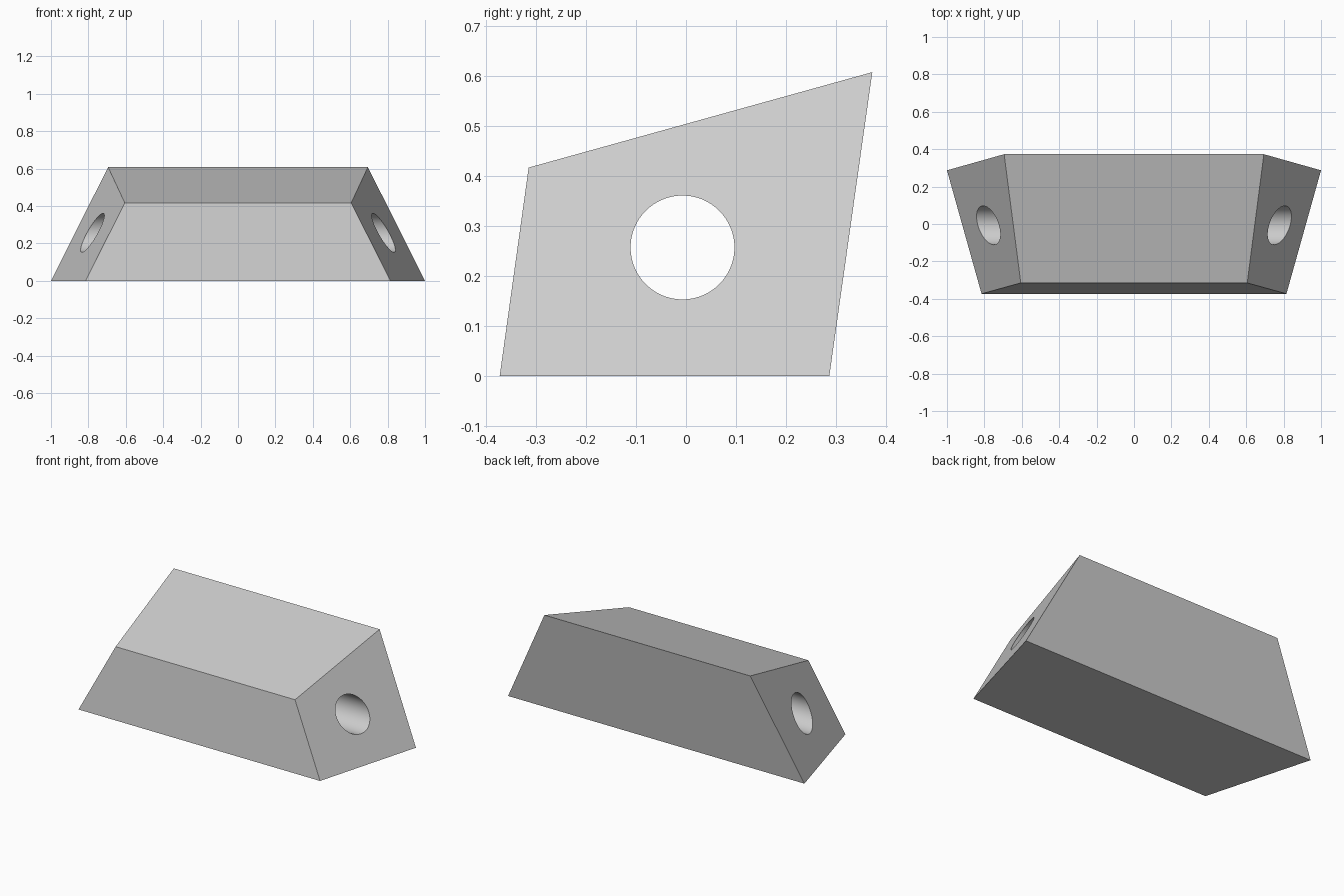
import bpy
import bmesh
import math

default_cube = bpy.data.objects.get("Cube")
if default_cube:
    bpy.data.objects.remove(default_cube, do_unlink=True)

# Single plain grey material
grey = bpy.data.materials.new("light_grey")
grey.use_nodes = True
colour = (0.6, 0.6, 0.6, 1)
grey.diffuse_color = colour
grey.node_tree.nodes["Principled BSDF"].inputs["Base Color"].default_value = colour

# Block: side profile (y, z) swept between two mirrored slanted ends
profile = [(-0.373, 0), (0.287, 0), (0.373, 0.608), (-0.315, 0.417)]


def end_x(y, z):
    """Half width of the block on the slanted end plane."""
    return 0.9195 + 0.28 * y - 0.542 * z


bm = bmesh.new()
ends = [[bm.verts.new((side * end_x(y, z), y, z)) for y, z in profile]
        for side in (-1, 1)]
for ring in ends:
    bm.faces.new(ring)
for i in range(len(profile)):
    j = (i + 1) % len(profile)
    bm.faces.new((ends[0][i], ends[0][j], ends[1][j], ends[1][i]))
bmesh.ops.recalc_face_normals(bm, faces=bm.faces)
mesh = bpy.data.meshes.new("slanted_block")
bm.to_mesh(mesh)
bm.free()
mesh.materials.append(grey)
block = bpy.data.objects.new("slanted_block", mesh)
bpy.context.collection.objects.link(block)

# Round hole running through the full length
bpy.ops.mesh.primitive_cylinder_add(vertices=96, radius=0.104, depth=3,
                                    location=(0, -0.007, 0.257),
                                    rotation=(0, math.pi / 2, 0))
cutter = bpy.context.object
cutter.name = "hole_cutter"
cutter.hide_render = True
cutter.data.materials.append(grey)

bore = block.modifiers.new("through_hole", "BOOLEAN")
bore.operation = "DIFFERENCE"
bore.solver = "EXACT"
bore.object = cutter

bpy.ops.object.select_all(action="DESELECT")
block.select_set(True)
bpy.context.view_layer.objects.active = block
bpy.ops.object.modifier_apply(modifier=bore.name)
bpy.data.objects.remove(cutter, do_unlink=True)

# Smooth bore, crisp block edges
bpy.ops.object.shade_smooth_by_angle(angle=math.radians(30))
